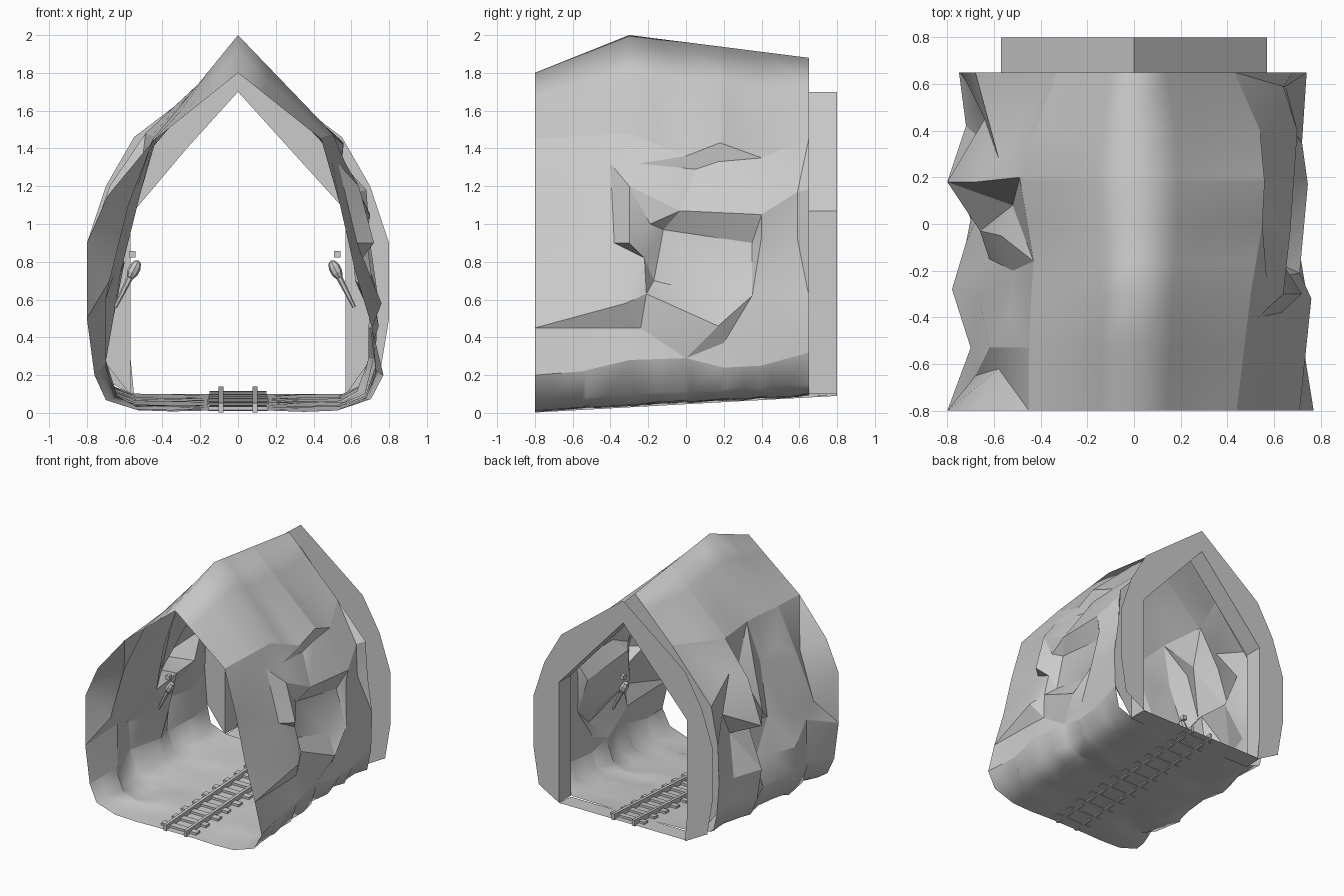
import bpy, bmesh, math, random
from mathutils import Vector
from mathutils.geometry import delaunay_2d_cdt

if "Cube" in bpy.data.objects:
    bpy.data.objects.remove(bpy.data.objects["Cube"])

random.seed(4)

def lerp(pts, v):
    if v <= pts[0][0]:
        return pts[0][1]
    for (a, p), (b, q) in zip(pts, pts[1:]):
        if v <= b:
            return p + (q - p) * (v - a) / (b - a)
    return pts[-1][1]

def make(name, verts, faces, angle=None):
    me = bpy.data.meshes.new(name)
    me.from_pydata(verts, [], faces)
    ob = bpy.data.objects.new(name, me)
    bpy.context.collection.objects.link(ob)
    bm = bmesh.new()
    bm.from_mesh(me)
    bmesh.ops.recalc_face_normals(bm, faces=bm.faces)
    bm.to_mesh(me)
    bm.free()
    if angle:
        bpy.ops.object.select_all(action='DESELECT')
        ob.select_set(True)
        bpy.context.view_layer.objects.active = ob
        bpy.ops.object.shade_smooth_by_angle(angle=math.radians(angle))
    return ob

def loft(name, rows, angle=None):
    n = len(rows[0])
    return make(name, [v for r in rows for v in r],
                [(i * n + k, i * n + k + 1, (i + 1) * n + k + 1, (i + 1) * n + k)
                 for i in range(len(rows) - 1) for k in range(n - 1)], angle)

def floor_z(y):
    return 0.012 + 0.055 * (y + 0.8)

# Rock wall outlines and facet corners as (y, z, distance from centre)
BOTTOM = {1: [(-.8, .2, .77), (-.55, .22, .73), (-.3, .28, .74), (0, .29, .69), (.2, .24, .7),
              (.4, .25, .71), (.65, .32, .73)],
          -1: [(-.8, .2, .76), (-.53, .25, .7), (-.28, .28, .76), (.02, .27, .7), (.18, .25, .76),
               (.45, .28, .7), (.65, .3, .73)]}
TOP = {1: [(-.8, 1.45, .44), (-.3, 1.48, .5), (0, 1.36, .55), (.18, 1.43, .56), (.4, 1.35, .54),
           (.65, 1.45, .43)],
       -1: [(-.8, 1.44, .45), (-.53, 1.45, .45), (-.3, 1.46, .44), (-.16, 1.46, .43),
            (.2, 1.48, .49), (.65, 1.55, .33)]}
FRONT = {1: [(-.8, 1.1, .54), (-.8, .75, .62), (-.8, .45, .71)],
         -1: [(-.8, 1.15, .69), (-.8, .9, .8), (-.8, .5, .8)]}
BACK = {1: [(.65, .62, .74), (.65, .9, .7), (.65, 1.18, .68)],
        -1: [(.65, .55, .75), (.65, .85, .74), (.65, 1.15, .68)]}
FACETS = {1: [(-.7, 1.32, .5), (-.4, 1.32, .53), (-.38, .9, .63), (-.36, .45, .70),
              (-.3, 1.2, .64), (-.3, .9, .72), (-.32, .58, .76),            # column ridge
              (-.25, 1.32, .57), (-.22, .82, .66), (-.24, .45, .69),        # notch
              (-.19, 1.0, .65), (-.21, .63, .71), (.17, .46, .745), (.35, .62, .72),
              (.40, .93, .68), (-.03, 1.07, .67),                           # boulder rim
              (-.17, .7, .62), (-.12, .97, .60), (.05, 1.29, .54), (.17, 1.33, .55),
              (.35, .9, .63), (.2, .61, .66),                               # boulder face
              (.4, 1.05, .70), (.59, 1.17, .64), (.59, .92, .65), (.2, .37, .69)],
          -1: [(-.62, 1.1, .58), (-.65, .7, .68), (-.53, 1.1, .62), (-.53, .6, .7),
               (-.38, 1.2, .53), (-.2, 1.15, .52), (-.33, .72, .66), (-.15, .75, .62),
               (-.28, .5, .78), (-.08, .5, .72), (-.05, 1.2, .57), (-.03, .85, .66),
               (.08, 1.2, .52), (.08, .8, .6), (.06, .5, .66),              # hollow
               (.18, 1.2, .68), (.18, .85, .8), (.18, .5, .8),              # ridge
               (.28, 1.25, .58), (.33, .8, .62), (.45, 1.0, .64), (.42, .5, .72), (.53, .75, .66)]}

# Faceted side walls, triangulated from the corners
for s, side in ((1, "right"), (-1, "left")):
    border = BOTTOM[s] + BACK[s] + TOP[s][::-1] + FRONT[s]
    pts = border + FACETS[s]
    co, _, tris, orig, _, _ = delaunay_2d_cdt([Vector(p[:2]) for p in pts], [],
                                              [list(range(len(border)))], 1, 1e-5)
    make("rock_wall_" + side, [(s * pts[o[0]][2], c.x, c.y) for c, o in zip(co, orig)],
         [tuple(t) for t in tris], 22)

def at(pts, y):
    return lerp([p[:2] for p in pts], y), lerp([(p[0], p[2]) for p in pts], y)

# Smooth pitched roof between the wall tops
RIDGE = [(-.8, 1.8), (-.3, 2.0), (.65, 1.88)]
rows = []
for y in sorted({p[0] for s in (1, -1) for p in TOP[s]}):
    row = []
    for s in (-1, 1):
        z, x = at(TOP[s], y)
        r = lerp(RIDGE, y)
        half = [(s * x * t, y, r + (z - r) * t) for t in (1, .67, .33)]
        row += half + [(0, y, r)] if s < 0 else half[::-1]
    rows.append(row)
loft("roof", rows, 110)

# Trough-shaped smooth floor between the wall bottoms
rows = []
for y in sorted({p[0] for s in (1, -1) for p in BOTTOM[s]} | {-.7, -.42, -.15, .3, .55}):
    row = []
    for s in (-1, 1):
        z, x = at(BOTTOM[s], y)
        f, j = floor_z(y), random.uniform(-.02, .02)
        half = [(s * x, y, z), (s * (x - .05 + j), y, f + .045 + abs(j)),
                (s * (.54 + j), y, f + .005 + j * .3), (s * .35, y, f + j * .4), (s * .17, y, f)]
        row += half if s < 0 else half[::-1]
    rows.append(row)
loft("floor", rows, 70)

# Back portal: flat flange at the rear and a short inner sleeve
outer = [(.55, .09), (.75, .2), (.8, .5), (.8, .9), (.7, 1.2), (.55, 1.46), (0, 1.88)]
inner = [(.57, .1), (.57, .3), (.57, .55), (.57, .85), (.57, 1.07), (.4, 1.26), (0, 1.7)]
def arch(p):
    return p + [(-x, z) for x, z in p[-2::-1]]
out, inn = arch(outer), arch(inner)
loft("back_portal", [[(x, .8, z) for x, z in out], [(x, .8, z) for x, z in inn],
                     [(x, .65, z) for x, z in inn]])
make("portal_floor", [(-.57, .65, .092), (.57, .65, .092), (.57, .8, .1), (-.57, .8, .1)],
     [(0, 1, 2, 3)])

# End wall closing the rock skin against the sleeve
sleeve = [(.1, .57), (1.07, .57), (1.7, 0)]
for s, side in ((1, "right"), (-1, "left")):
    rim = [(.57, .095)] + [(p[2], p[1]) for p in [BOTTOM[s][-1]] + BACK[s] + [TOP[s][-1]]] + [(0, 1.88)]
    hole = [.1 + (z - .095) * 1.6 / 1.785 for _, z in rim]
    loft("end_wall_" + side, [[(s * x, .65, z) for x, z in rim],
                              [(s * lerp(sleeve, z), .65, z) for z in hole]])

def beam(name, x0, x1, y0, y1, low, high):
    v = [(x, y, floor_z(y) + h) for y in (y0, y1) for x, h in
         ((x0, low), (x1, low), (x1, high), (x0, high))]
    return make(name, v, [(0, 1, 2, 3), (4, 5, 6, 7), (0, 1, 5, 4), (1, 2, 6, 5),
                          (2, 3, 7, 6), (3, 0, 4, 7)])

# Rails and sleepers following the sloping floor
for s, side in ((1, "right"), (-1, "left")):
    beam("rail_" + side, s * .09 - .012, s * .09 + .012, -.8, .8, -.01, .04)
for i in range(12):
    y = -.73 + i * .132
    w = .155 + random.uniform(-.012, .012)
    beam("sleeper", -w, w, y - .024, y + .024, -.004, .018)

# Wall torches: slanted handle, rounded head and small cube on top
def torch(s, x, y):
    top, base = Vector((s * x, y, .74)), Vector((s * (x + .09), y, .56))
    d = top - base
    rot = d.to_track_quat('Z', 'Y').to_euler()
    bpy.ops.mesh.primitive_cone_add(vertices=6, radius1=.01, radius2=.018, depth=d.length,
                                    location=(top + base) / 2, rotation=rot)
    bpy.context.object.name = "torch_handle"
    bpy.ops.mesh.primitive_uv_sphere_add(segments=8, ring_count=5, radius=.04,
                                         location=top + d.normalized() * .02, rotation=rot)
    bpy.context.object.name = "torch_head"
    bpy.context.object.scale = (.8, .8, 1.4)
    bpy.ops.mesh.primitive_cube_add(size=.034, location=(s * x, y, .84))
    bpy.context.object.name = "torch_flame"

torch(1, .525, .05)
torch(-1, .56, -.08)
